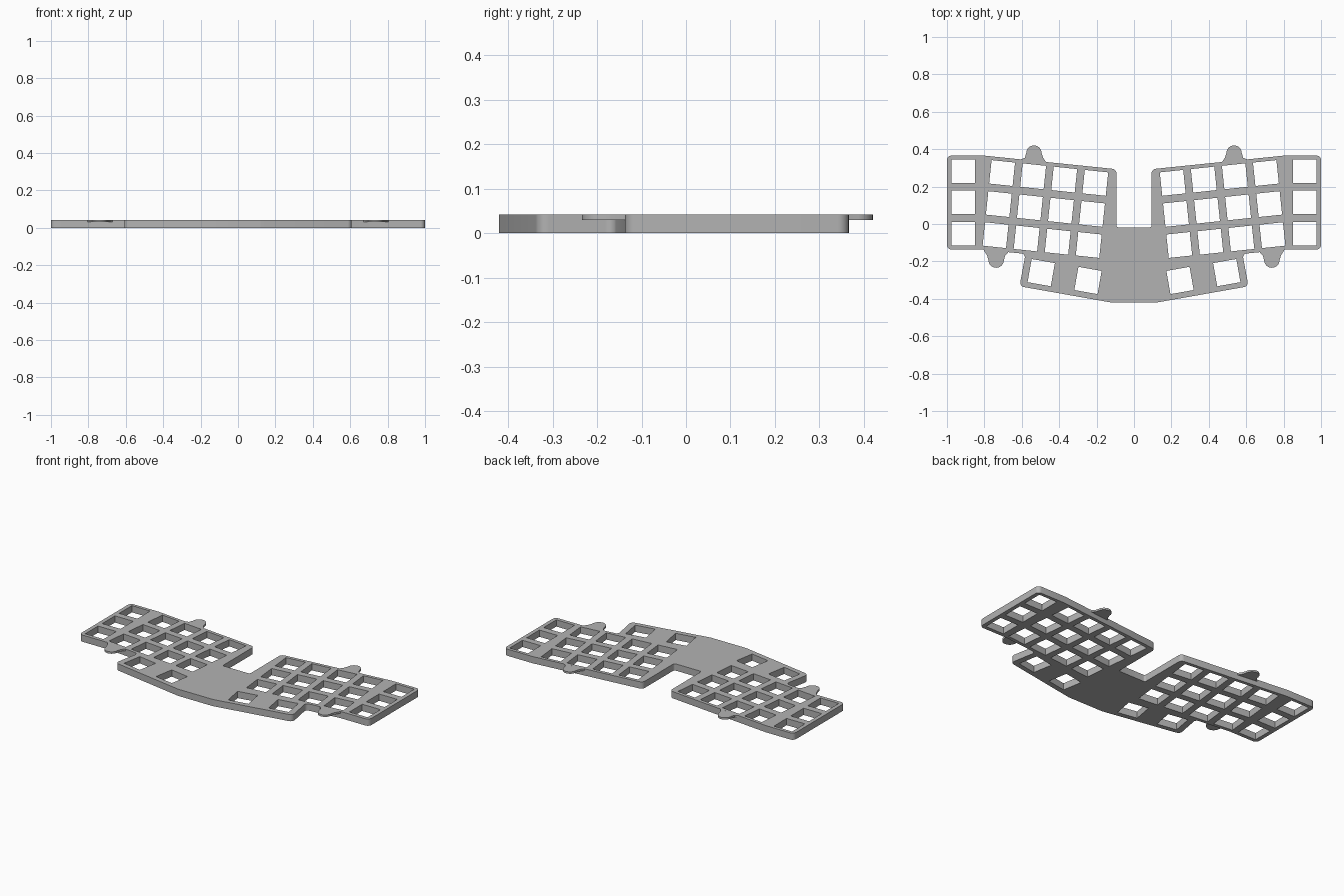
import bpy
import math
from mathutils import Vector, Matrix

THICK = 0.042      # full plate thickness
TAB_LOW = 0.03     # underside of the thin mounting tabs
PITCH = 0.167      # spacing between key openings
HOLE = 0.126       # opening width

cube = bpy.data.objects.get("Cube")
if cube:
    bpy.data.objects.remove(cube, do_unlink=True)

grey = bpy.data.materials.new("plate grey")
grey.use_nodes = True
tone = (0.45, 0.45, 0.45, 1)
grey.diffuse_color = tone
grey.node_tree.nodes["Principled BSDF"].inputs["Base Color"].default_value = tone


def rounded(corners, steps=6):
    """Round each (x, y, radius) corner of a closed outline."""
    pts = []
    n = len(corners)
    for i, (x, y, r) in enumerate(corners):
        p = Vector((x, y))
        if r == 0:
            pts.append(p)
            continue
        a = (Vector(corners[i - 1][:2]) - p).normalized()
        b = (Vector(corners[(i + 1) % n][:2]) - p).normalized()
        half = a.angle(b) / 2
        centre = p + (a + b).normalized() * (r / math.sin(half))
        start = p + a * (r / math.tan(half)) - centre
        end = p + b * (r / math.tan(half)) - centre
        sweep = start.angle_signed(end)
        for k in range(steps + 1):
            pts.append(centre + Matrix.Rotation(-sweep * k / steps, 2) @ start)
    return pts


def square(centre, degrees):
    h = HOLE / 2
    turn = Matrix.Rotation(math.radians(degrees), 2)
    return [centre + turn @ Vector(c) for c in ((-h, -h), (h, -h), (h, h), (-h, h))]


def mirrored(pts):
    return [Vector((-p.x, p.y)) for p in reversed(pts)]


def slab(name, outlines, low, high):
    """Extrude an outline, with any inner outlines as holes."""
    curve = bpy.data.curves.new(name, "CURVE")
    curve.dimensions = "2D"
    curve.fill_mode = "BOTH"
    curve.extrude = (high - low) / 2
    for pts in outlines:
        spline = curve.splines.new("POLY")
        spline.points.add(len(pts) - 1)
        for sp, p in zip(spline.points, pts):
            sp.co = (p.x, p.y, 0, 1)
        spline.use_cyclic_u = True
    obj = bpy.data.objects.new(name, curve)
    bpy.context.collection.objects.link(obj)
    bpy.ops.object.select_all(action="DESELECT")
    obj.select_set(True)
    bpy.context.view_layer.objects.active = obj
    bpy.ops.object.convert(target="MESH")
    obj = bpy.context.view_layer.objects.active
    obj.data.transform(Matrix.Translation((0, 0, (low + high) / 2)))
    obj.data.materials.clear()
    obj.data.materials.append(grey)
    bpy.ops.object.mode_set(mode="EDIT")
    bpy.ops.mesh.select_all(action="SELECT")
    bpy.ops.mesh.remove_doubles(threshold=0.0001)
    bpy.ops.mesh.normals_make_consistent(inside=False)
    bpy.ops.object.mode_set(mode="OBJECT")
    bpy.ops.object.shade_smooth_by_angle(angle=math.radians(30))


# Plate outline: left half, then its mirror image
half = [(0.094, -0.018, 0.012), (0.094, 0.293, 0.025), (0.805, 0.366, 0),
        (1.0, 0.366, 0.025), (1.0, -0.137, 0.025), (0.805, -0.137, 0),
        (0.58, -0.16, 0.02), (0.612, -0.333, 0.025), (0.12, -0.42, 0.05)]
outline = rounded(half + [(-x, y, r) for x, y, r in reversed(half)])

# Key openings: straight outer column, tilted main block, thumb pair
holes = []
for row in range(3):
    holes.append(square(Vector((0.912, 0.283 - PITCH * row)), 0))
tilt = Matrix.Rotation(math.radians(6), 2)
for col in range(4):
    for row in range(3):
        step = tilt @ Vector((PITCH * col, -PITCH * row))
        holes.append(square(Vector((0.207, 0.22)) + step, 6))
for centre in ((0.246, -0.302), (0.496, -0.26)):
    holes.append(square(Vector(centre), 10))
holes += [mirrored(h) for h in holes]

slab("key_plate", [outline] + holes, 0, THICK)


# Thin rounded mounting tabs, flaring where they meet the plate edge
def tab(base_a, base_b, centre, radius, sign):
    c = Vector(centre)
    arc = [c + radius * Vector((math.cos(t), sign * math.sin(t)))
           for t in (math.pi * k / 16 for k in range(17))]
    neck = Vector((0.008, 0))
    drop = Vector((0, -sign * 0.025))
    return ([Vector(base_b), arc[0] + neck + drop] + arc
            + [arc[-1] - neck + drop, Vector(base_a)])


back = tab((0.47, 0.3316), (0.605, 0.3455), (0.535, 0.379), 0.041, 1)
front = tab((0.672, -0.1506), (0.805, -0.137), (0.737, -0.193), 0.041, -1)
for name, pts in (("back_tab", back), ("front_tab", front)):
    slab(name + "_left", [pts], TAB_LOW, THICK)
    slab(name + "_right", [mirrored(pts)], TAB_LOW, THICK)
